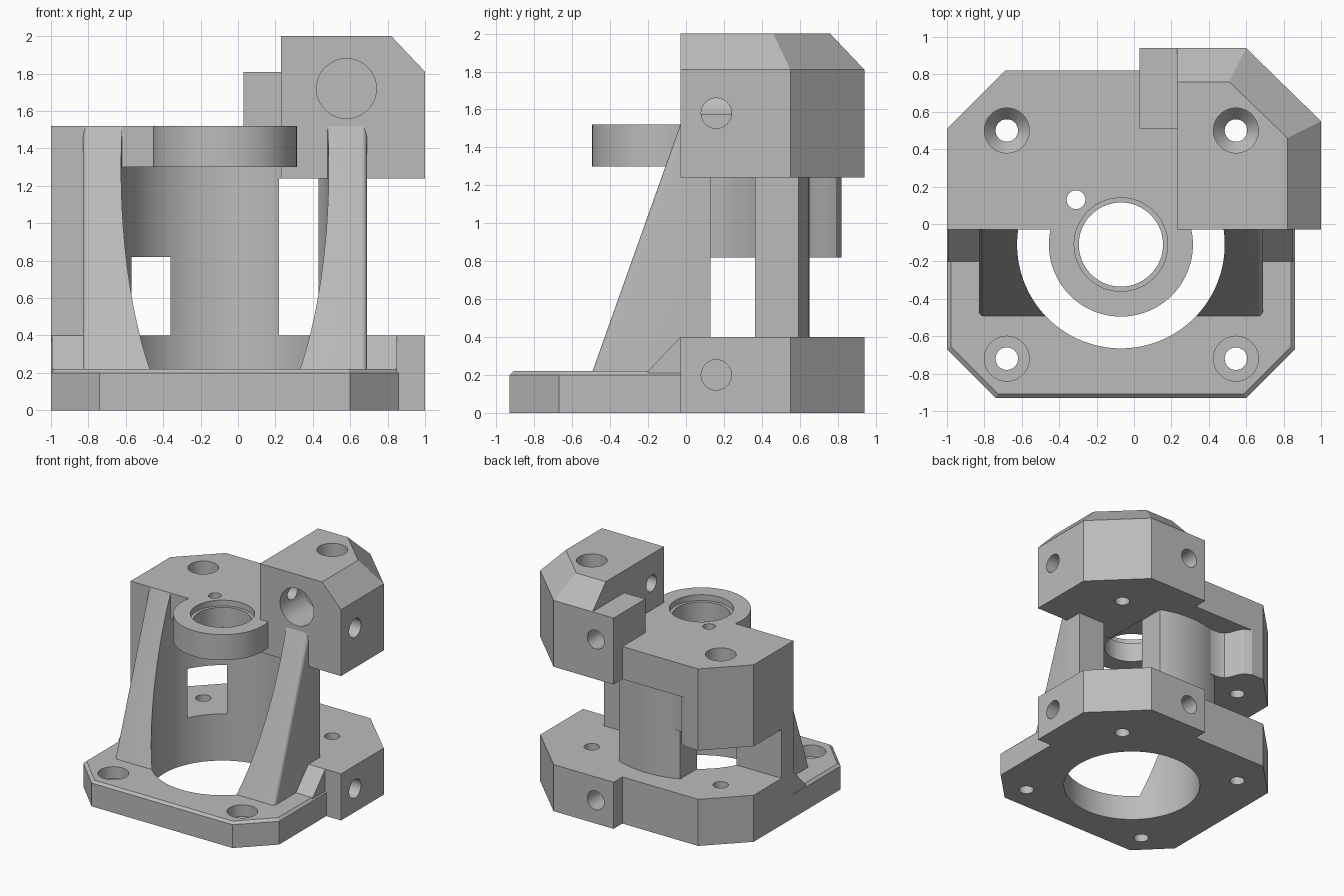
import bpy, bmesh, math

if "Cube" in bpy.data.objects:
    bpy.data.objects.remove(bpy.data.objects["Cube"], do_unlink=True)

grey = bpy.data.materials.new("plain grey")
grey.use_nodes = True
colour = (0.5, 0.5, 0.5, 1)
grey.diffuse_color = colour
grey.node_tree.nodes["Principled BSDF"].inputs["Base Color"].default_value = colour


def loft(name, rings):
    """Closed solid through loops that have the same number of points."""
    bm = bmesh.new()
    loops = [[bm.verts.new(p) for p in ring] for ring in rings]
    n = len(loops[0])
    for a, b in zip(loops, loops[1:]):
        for i in range(n):
            j = (i + 1) % n
            bm.faces.new((a[i], a[j], b[j], b[i]))
    bm.faces.new(loops[0][::-1])
    bm.faces.new(loops[-1])
    bmesh.ops.recalc_face_normals(bm, faces=bm.faces)
    mesh = bpy.data.meshes.new(name)
    bm.to_mesh(mesh)
    bm.free()
    mesh.materials.append(grey)
    obj = bpy.data.objects.new(name, mesh)
    bpy.context.collection.objects.link(obj)
    return obj


def prism(name, outline, z0, z1):
    return loft(name, [[(x, y, z) for x, y in outline] for z in (z0, z1)])


def side_prism(name, outline, x0, x1):
    return loft(name, [[(x, y, z) for y, z in outline] for x in (x0, x1)])


def lathe(name, axis, u, v, profile, n=72):
    """Round solid along an axis from (radius, distance) pairs."""
    rings = []
    for r, d in profile:
        ring = []
        for i in range(n):
            t = math.tau * i / n
            p, q = u + r * math.cos(t), v + r * math.sin(t)
            ring.append({"x": (d, p, q), "y": (p, d, q), "z": (p, q, d)}[axis])
        rings.append(ring)
    return loft(name, rings)


cutters = {}
parts = []


def cutter(name, *args):
    obj = lathe("cutter " + name, *args)
    obj.hide_render = True
    cutters[name] = obj


def part(obj, *cuts):
    for c in cuts:
        mod = obj.modifiers.new(c, "BOOLEAN")
        mod.operation = "DIFFERENCE"
        mod.solver = "EXACT"
        mod.object = cutters[c]
    parts.append(obj)


# Motor bore, bearing seat and all drilled holes
CX, CY = -0.07, -0.11
LX, RX = -0.68, 0.545
BORE = 0.555
cutter("bore", "z", CX, CY, [(BORE, -0.1), (BORE, 1.3)], 128)
cutter("tall_bore", "z", CX, CY, [(BORE, -0.1), (BORE, 1.7)], 128)
cutter("bearing", "z", CX, CY, [(0.225, 1.2), (0.225, 1.47), (0.25, 1.47), (0.25, 1.6)])
cutter("pin", "z", -0.31, 0.13, [(0.05, 1.2), (0.05, 1.6)])
cutter("left_screw", "z", LX, 0.5, [(0.06, -0.1), (0.06, 1.3), (0.12, 1.37), (0.12, 1.6)])
cutter("right_screw", "z", RX, 0.5, [(0.06, -0.1), (0.06, 1.7), (0.12, 1.77), (0.12, 2.1)])
for side, x in (("left", LX), ("right", RX)):
    cutter(side + "_foot", "z", x, -0.72, [(0.06, -0.1), (0.06, 0.12), (0.12, 0.12), (0.12, 0.4)])
for level, z in (("low", 0.2), ("high", 1.58)):
    cutter(level + "_side", "x", 0.16, z, [(0.08, 0.65), (0.08, 1.1)])
    cutter(level + "_back", "y", 0.2, z, [(0.08, 0.6), (0.08, 1.1)])
cutter("pocket", "y", 0.58, 1.72, [(0.16, -0.2), (0.16, 0.3)])
cutter("wire", "x", 0.14, 1.75, [(0.07, 0.1), (0.07, 0.55)])

# Base: thick rear, thin front with a chamfered rim, and a ramp between
rear = [(-1, -0.03), (1, -0.03), (1, 0.55), (0.6, 0.94), (0.03, 0.94),
        (0.03, 0.82), (-0.69, 0.82), (-1, 0.51)]
part(prism("base_rear", rear, 0, 0.4),
     "bore", "left_screw", "right_screw", "low_side", "low_back")

front = [(-1, 0), (-1, -0.67), (-0.74, -0.93), (0.6, -0.93), (0.86, -0.67), (0.86, 0)]
inset = [(CX + (x - CX) * 0.978, y * 0.978) for x, y in front]
part(loft("base_front", [[(x, y, z) for x, y in ring]
                         for ring, z in ((front, 0), (front, 0.2), (inset, 0.22))]),
     "bore", "left_foot", "right_foot")
part(side_prism("base_ramp", [(-0.2, 0.15), (-0.2, 0.22), (-0.03, 0.4), (0, 0.4), (0, 0.15)],
                -0.995, 0.85), "bore")

# Columns beside the bore
for name, x0, x1 in (("left_column", -1, -0.5), ("right_column", 0.4, 0.69)):
    part(prism(name, [(x0, -0.03), (x1, -0.03), (x1, 0.13), (x0, 0.13)], 0.3, 1.3), "bore")

# Curved rear wall
WALL = 0.76
arc = []
for i in range(25):
    x = -0.36 + 0.58 * i / 24
    arc.append((x, CY + math.sqrt(WALL ** 2 - (x - CX) ** 2)))
part(prism("rear_wall", [(-0.36, 0.1)] + arc + [(0.22, 0.1)], 0.3, 1.3), "bore")

# Screw boss hanging below the top plate
boss = [(-1, -0.03), (-0.3, -0.03), (-0.3, 0.615), (-0.38, 0.615), (-0.43, 0.635),
        (-0.46, 0.68), (-0.48, 0.74), (-0.51, 0.79), (-0.57, 0.82), (-0.69, 0.82), (-1, 0.51)]
part(prism("screw_boss", boss, 0.82, 1.3), "bore", "left_screw")

# Top plate and round bearing tongue
part(prism("top_plate", rear, 1.24, 1.52), "bore", "bearing", "pin",
     "left_screw", "right_screw", "high_side", "high_back")
part(lathe("bearing_tongue", "z", CX, CY, [(0.385, 1.3), (0.385, 1.52)], 96), "bearing", "pin")

# Upper clamp block with sloped shoulders, and its low step
low = [(0.23, -0.03), (1, -0.03), (1, 0.55), (0.6, 0.94), (0.23, 0.94)]
top = [(0.23, -0.03), (0.82, -0.03), (0.82, 0.46), (0.51, 0.76), (0.23, 0.76)]
part(loft("clamp_block", [[(x, y, z) for x, y in ring]
                          for ring, z in ((low, 1.24), (low, 1.81), (top, 2))]),
     "right_screw", "high_side", "high_back", "pocket", "wire")
part(prism("clamp_step", [(0.03, 0.51), (0.3, 0.51), (0.3, 0.94), (0.03, 0.94)], 1.24, 1.81),
     "high_back")

# Sloping ribs, rounded on the outer edge
for name, outer, inner in (("left_rib", -0.83, -0.45), ("right_rib", 0.69, 0.31)):
    rib = side_prism(name, [(-0.5, 0.2), (-0.03, 1.52), (0, 1.52), (0, 0.2)], outer, inner)
    bm = bmesh.new()
    bm.from_mesh(rib.data)
    edges = [e for e in bm.edges
             if all(v.co.y < -0.02 and abs(v.co.x - outer) < 0.001 for v in e.verts)]
    bmesh.ops.bevel(bm, geom=edges, offset=0.03, segments=5, profile=0.5, affect="EDGES")
    bm.to_mesh(rib.data)
    bm.free()
    part(rib, "tall_bore")

# Bake the cuts, drop the cutters and smooth the round faces
bpy.context.view_layer.update()
graph = bpy.context.evaluated_depsgraph_get()
baked = [bpy.data.meshes.new_from_object(o.evaluated_get(graph)) for o in parts]
for obj, mesh in zip(parts, baked):
    obj.modifiers.clear()
    obj.data = mesh
    mesh.shade_smooth()
    mesh.set_sharp_from_angle(angle=math.radians(25))
for obj in cutters.values():
    bpy.data.objects.remove(obj, do_unlink=True)
